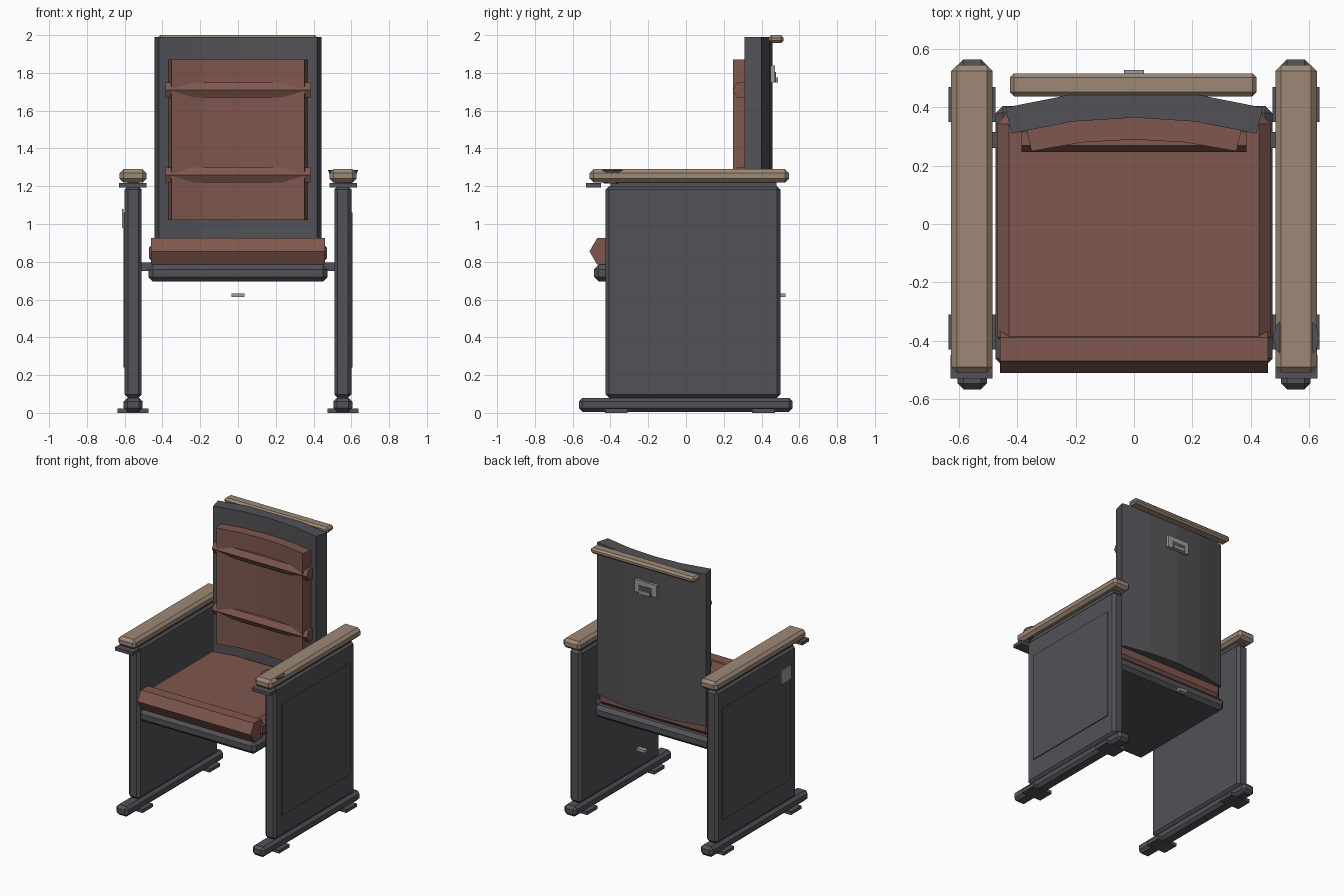
import bpy, bmesh, math
from mathutils import Matrix, Vector

cube = bpy.data.objects.get("Cube")
if cube:
    bpy.data.objects.remove(cube, do_unlink=True)


def material(name, rgb):
    m = bpy.data.materials.new(name)
    m.use_nodes = True
    m.diffuse_color = (*rgb, 1)
    m.node_tree.nodes["Principled BSDF"].inputs["Base Color"].default_value = (*rgb, 1)
    return m


GREY = material("charcoal_grey", (0.085, 0.085, 0.095))
BROWN = material("brown_upholstery", (0.21, 0.095, 0.075))
WOOD = material("pale_wood", (0.34, 0.25, 0.18))
METAL = material("light_metal", (0.34, 0.34, 0.35))


def finish(name, bm, mat):
    bmesh.ops.recalc_face_normals(bm, faces=bm.faces)
    mesh = bpy.data.meshes.new(name)
    bm.to_mesh(mesh)
    bm.free()
    mesh.materials.append(mat)
    ob = bpy.data.objects.new(name, mesh)
    bpy.context.scene.collection.objects.link(ob)
    return ob


def box(name, x, y, z, mat, bevel=0):
    """Box from (min, max) ranges with an optional flat chamfer."""
    bm = bmesh.new()
    bmesh.ops.create_cube(bm, size=1)
    for v in bm.verts:
        v.co = Vector([(r[0] + r[1]) / 2 + c * (r[1] - r[0]) for c, r in zip(v.co, (x, y, z))])
    if bevel:
        bmesh.ops.bevel(bm, geom=bm.edges[:], offset=bevel, segments=1, affect='EDGES')
    return finish(name, bm, mat)


def hex_roll(name, half, y, z, radius, mat):
    """Six-sided bolster lying along x, with a corner facing forward."""
    bm = bmesh.new()
    bmesh.ops.create_cone(bm, cap_ends=True, segments=6, radius1=radius, radius2=radius, depth=2 * half)
    side = max(bm.verts, key=lambda v: v.co.y)
    turn = math.pi / 2 - math.atan2(side.co.y, side.co.x)
    bmesh.ops.transform(bm, verts=bm.verts, matrix=Matrix.Translation((0, y, z))
                        @ Matrix.Rotation(math.pi / 2, 4, 'Y') @ Matrix.Rotation(turn, 4, 'Z'))
    return finish(name, bm, mat)


def arc_slab(name, r_in, r_out, angle, z, mat, steps=4):
    """Upright slab following a shallow arc that is hollow towards the front."""
    angles = [angle * (2 * i / steps - 1) for i in range(steps + 1)]
    points = [(r_in, a) for a in angles] + [(r_out, a) for a in reversed(angles)]
    bm = bmesh.new()
    face = bm.faces.new([bm.verts.new((r * math.sin(a), r * math.cos(a) - 1.265, z[0]))
                         for r, a in points])
    new = bmesh.ops.extrude_face_region(bm, geom=[face])["geom"]
    bmesh.ops.translate(bm, vec=(0, 0, z[1] - z[0]),
                        verts=[g for g in new if isinstance(g, bmesh.types.BMVert)])
    return finish(name, bm, mat)


# Side frames, mirrored by sign
for side, s in (("left", 1), ("right", -1)):
    def sx(a, b):
        return tuple(sorted((s * a, s * b)))
    box(side + "_side_panel", sx(0.51, 0.60), (-0.425, 0.50), (0.08, 1.20), GREY, 0.018)
    box(side + "_raised_panel", sx(0.59, 0.606), (-0.35, 0.44), (0.24, 1.06), GREY)
    box(side + "_foot_rail", sx(0.505, 0.605), (-0.567, 0.565), (0.005, 0.08), GREY, 0.02)
    for end, y in (("front", -0.37), ("rear", 0.41)):
        box(f"{side}_{end}_foot_pad", sx(0.475, 0.637), (y - 0.06, y + 0.06), (0, 0.024), GREY)
    box(side + "_armrest", sx(0.485, 0.627), (-0.51, 0.545), (1.22, 1.29), WOOD, 0.02)
    box(side + "_armrest_bracket", sx(0.485, 0.63), (-0.53, -0.45), (1.192, 1.216), GREY)
    box(side + "_armrest_spacer", sx(0.525, 0.585), (-0.4, 0.48), (1.19, 1.225), GREY)

# Cup ring sunk into the left armrest
bm = bmesh.new()
for r1, r2, low, high in ((0.045, 0.06, 1.215, 1.255), (0.065, 0.08, 1.25, 1.285)):
    bmesh.ops.create_cone(bm, cap_ends=True, segments=12, radius1=r1, radius2=r2, depth=high - low,
                          matrix=Matrix.Translation((0.556, -0.39, (low + high) / 2)))
finish("cup_ring", bm, GREY)

# Seat
box("seat_base", (-0.475, 0.475), (-0.487, 0.405), (0.695, 0.785), GREY, 0.025)
box("seat_axle", (-0.51, 0.51), (0.26, 0.315), (0.75, 0.795), GREY)
box("seat_cushion", (-0.47, 0.47), (-0.43, 0.385), (0.775, 0.918), BROWN, 0.042)
hex_roll("seat_front_roll", 0.46, -0.43, 0.855, 0.081, BROWN)

# Backrest
arc_slab("backrest_shell", 1.63, 1.722, 0.26, (0.87, 1.99), GREY)
arc_slab("back_cushion", 1.555, 1.64, 0.228, (1.02, 1.87), BROWN)
for label, z in (("lower", 1.26), ("upper", 1.71)):
    hex_roll(label + "_back_roll", 0.385, 0.293, z, 0.046, BROWN)
box("top_rail", (-0.425, 0.42), (0.438, 0.517), (1.957, 2.0), WOOD, 0.014)

# Rear handle: plate, dark opening and tag
box("handle_plate", (-0.09, 0.09), (0.44, 0.472), (1.75, 1.84), METAL)
box("handle_opening", (-0.055, 0.055), (0.47, 0.476), (1.752, 1.805), GREY)
box("handle_grip", (-0.045, 0.045), (0.472, 0.486), (1.75, 1.775), METAL)

# Small metal tags
box("seat_tag", (-0.035, 0.035), (0.495, 0.528), (0.613, 0.633), METAL)
box("side_tag", (-0.613, -0.605), (-0.35, -0.235), (0.98, 1.08), METAL)
